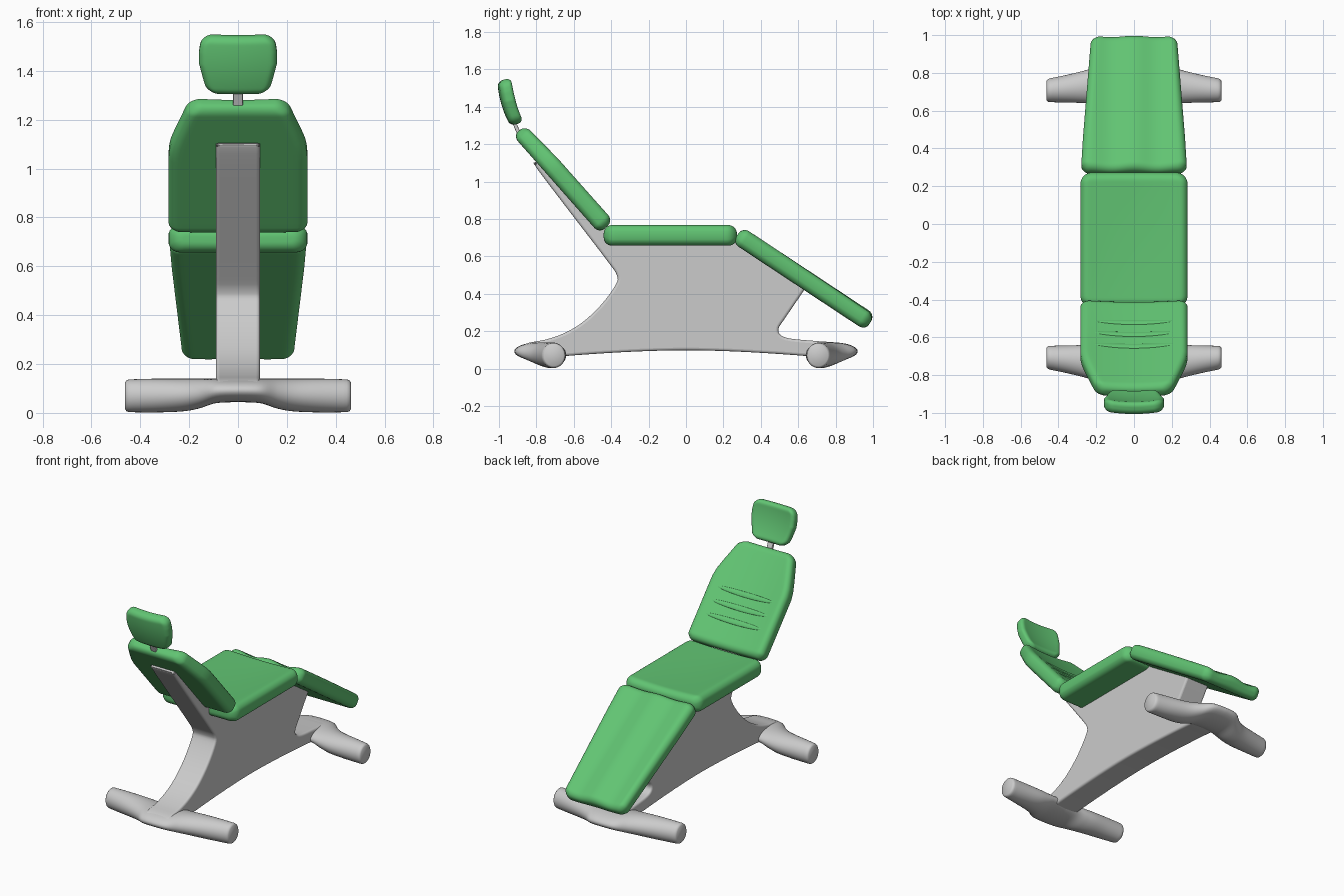
import bpy, bmesh, math

if "Cube" in bpy.data.objects:
    bpy.data.objects.remove(bpy.data.objects["Cube"])

green = bpy.data.materials.new("green_vinyl")
green.diffuse_color = (0.12, 0.55, 0.17, 1)
green.use_nodes = True
green.node_tree.nodes["Principled BSDF"].inputs["Base Color"].default_value = green.diffuse_color


def finish(name, bm, mat=None, bevel=0):
    bmesh.ops.recalc_face_normals(bm, faces=bm.faces[:])
    me = bpy.data.meshes.new(name)
    bm.to_mesh(me)
    bm.free()
    ob = bpy.data.objects.new(name, me)
    bpy.context.collection.objects.link(ob)
    if mat:
        me.materials.append(mat)
    if bevel:
        m = ob.modifiers.new("bevel", 'BEVEL')
        m.width, m.segments = bevel, 4
        m.limit_method, m.angle_limit = 'ANGLE', math.radians(50)
        m.use_clamp_overlap = False
    bpy.ops.object.select_all(action='DESELECT')
    ob.select_set(True)
    bpy.context.view_layer.objects.active = ob
    bpy.ops.object.shade_smooth_by_angle(angle=math.radians(45))
    return ob


def loft(bm, rings):
    rows = [[bm.verts.new(p) for p in r] for r in rings]
    n = len(rows[0])
    for a, b in zip(rows, rows[1:]):
        for i in range(n):
            j = (i + 1) % n
            bm.faces.new((a[i], a[j], b[j], b[i]))
    bm.faces.new(rows[0])
    bm.faces.new(rows[-1])


def spline(pts, sub):
    """Catmull-Rom through tuples of any length"""
    out = []
    for i in range(len(pts) - 1):
        p0, p1 = pts[max(i - 1, 0)], pts[i]
        p2, p3 = pts[i + 1], pts[min(i + 2, len(pts) - 1)]
        for k in range(sub):
            t = k / sub
            out.append(tuple(
                0.5 * (2 * b + (c - a) * t + (2 * a - 5 * b + 4 * c - d) * t * t
                       + (3 * b - a - 3 * c + d) * t ** 3)
                for a, b, c, d in zip(p0, p1, p2, p3)))
    return out + [tuple(pts[-1])]


def lerp_table(tab, v):
    for (a, wa), (b, wb) in zip(tab, tab[1:]):
        if v <= b:
            return wa + (wb - wa) * (v - a) / (b - a)
    return tab[-1][1]


def frame_map(p0, p1):
    """Map local (u across, v along p0-p1, n up from pad) to world"""
    L = math.dist(p0, p1)
    dy, dz = (p1[0] - p0[0]) / L, (p1[1] - p0[1]) / L
    ny, nz = (-dz, dy) if dy > 0 else (dz, -dy)
    return L, lambda u, v, n: (u, p0[0] + v * dy + n * ny, p0[1] + v * dz + n * nz)


def cushion(name, p0, p1, H, widths, R, r, mat=green,
            top=lambda u, t: 0, bend=lambda u, t: 0):
    """Padded slab: R rounds the outline corners, r rounds the edges"""
    L, place = frame_map(p0, p1)
    ends = [R * (1 - math.cos(math.pi / 2 * i / 9)) for i in range(9)]
    mids = [R + (L - 2 * R) * i / 24 for i in range(25)]
    rings = []
    for v in ends + mids + [L - e for e in reversed(ends)]:
        e = min(v, L - v)
        drop = lambda q: q - math.sqrt(max(q * q - max(q - e, 0) ** 2, 0))
        w, h = lerp_table(widths, v) - drop(R), H - drop(r)
        q = min(r, h * 0.95)
        sec = [(-(w - q) + 2 * (w - q) * i / 24, h) for i in range(25)]
        for c, s in ((1, 1), (1, -1)):
            sec += [(w - q + q * math.sin(a), s * (h - q + q * math.cos(a)))
                    for a in [math.pi / 2 * (k / 6 if s > 0 else 1 - k / 6)
                              for k in range(1, 6)]]
        sec += [(w - q - 2 * (w - q) * i / 24, -h) for i in range(25)]
        for s in (-1, 1):
            sec += [(-(w - q + q * math.sin(a)), s * (h - q + q * math.cos(a)))
                    for a in [math.pi / 2 * (k / 6 if s < 0 else 1 - k / 6)
                              for k in range(1, 6)]]
        t = 2 * v / L - 1
        rings.append([place(u, v, n + bend(u, t) + top(u, t) * (n / H + 1) / 2)
                      for u, n in sec])
    bm = bmesh.new()
    loft(bm, rings)
    return finish(name, bm, mat)


# Seat
cushion("seat", (-0.44, 0.713), (0.272, 0.713), 0.056, [(0, .285), (1, .285)],
        0.06, 0.045, top=lambda u, t: -0.014 * max(0, 1 - (u / .26) ** 2) * (1 - 0.5 * t * t))

# Backrest, dished across its width
BACK0, BACK1 = (-0.425, 0.757), (-0.885, 1.278)


def dish(u, t):
    return -0.026 * max(0, 1 - (u / .27) ** 2) * min(1, 0.55 + 0.45 * (t + 1))


cushion("backrest", BACK0, BACK1, 0.052,
        [(0, .285), (.42, .285), (.47, .277), (.53, .258), (.65, .215), (.70, .195)],
        0.045, 0.042, top=dish)

# Crescent ribs on the backrest
L, place = frame_map(BACK0, BACK1)
for i, vc in enumerate((0.18, 0.272, 0.364)):
    bm = bmesh.new()
    bmesh.ops.create_uvsphere(bm, u_segments=32, v_segments=12, radius=1)
    for p in bm.verts:
        a, b, c = p.co
        u, v = 0.21 * a, vc + 0.018 * b
        p.co = place(u, v, 0.051 + dish(u, 2 * v / L - 1) + 0.007 * c)
    finish(f"backrest_rib_{i + 1}", bm, green)

# Leg rest with two shallow leg troughs
cushion("leg_rest", (0.275, 0.715), (0.985, 0.246), 0.05,
        [(0, .282), (.2, .272), (.85, .228)], 0.05, 0.042,
        top=lambda u, t: -0.008 * (1 - math.cos(2 * math.pi * u / 0.24)) if abs(u) < 0.24 else 0)

# Headrest, curved around the head
cushion("headrest", (-0.902, 1.308), (-0.972, 1.545), 0.034,
        [(0, .125), (.06, .142), (.13, .16), (.18, .16), (.25, .15)], 0.045, 0.028,
        bend=lambda u, t: -0.014 * (1 - t * t) + 0.016 * (u / .16) ** 2 - 0.004)

# Headrest post
cushion("headrest_post", (-0.885, 1.235), (-0.932, 1.35), 0.01,
        [(0, .02), (1, .02)], 0.005, 0.005, mat=None)

# Central frame: side profile (y, z) extruded across x
visible = spline([
    (-.815, 1.105), (-.79, 1.06), (-.60, .81), (-.42, .575), (-.37, .50), (-.375, .45),
    (-.45, .345), (-.55, .25), (-.65, .19), (-.75, .155), (-.85, .135), (-.90, .10),
    (-.88, .06), (-.75, .06), (-.50, .078), (-.25, .092), (0, .098), (.25, .092),
    (.50, .078), (.75, .06), (.88, .06), (.89, .10), (.83, .135), (.70, .147),
    (.56, .16), (.505, .18), (.495, .215), (.53, .27), (.625, .41), (.645, .445)], 4)
hidden = [(.30, .68), (.24, .70), (-.38, .70), (-.45, .765), (-.745, 1.105)]
bm = bmesh.new()
loft(bm, [[(x, y, z) for y, z in visible + hidden] for x in (-.09, .09)])
finish("central_frame", bm, bevel=0.014)

# Cross feet: lofted ellipses along x (x, y centre, z centre, y radius, z radius)
half = [(0, .785, .092, .133, .048), (.09, .778, .09, .13, .05),
        (.16, .75, .079, .107, .061), (.23, .731, .073, .091, .067),
        (.34, .718, .071, .075, .069), (.445, .708, .07, .063, .067)]
half = spline(half, 5) + [(.455, .707, .07, .06, .064), (.462, .707, .07, .052, .056)]
stations = [(-s[0],) + s[1:] for s in reversed(half[1:])] + half
for name, side in (("rear_foot", -1), ("front_foot", 1)):
    bm = bmesh.new()
    angles = [2 * math.pi * k / 32 for k in range(32)]
    loft(bm, [[(x, side * (cy + ry * math.cos(a)), cz + rz * math.sin(a)) for a in angles]
              for x, cy, cz, ry, rz in stations])
    finish(name, bm)
